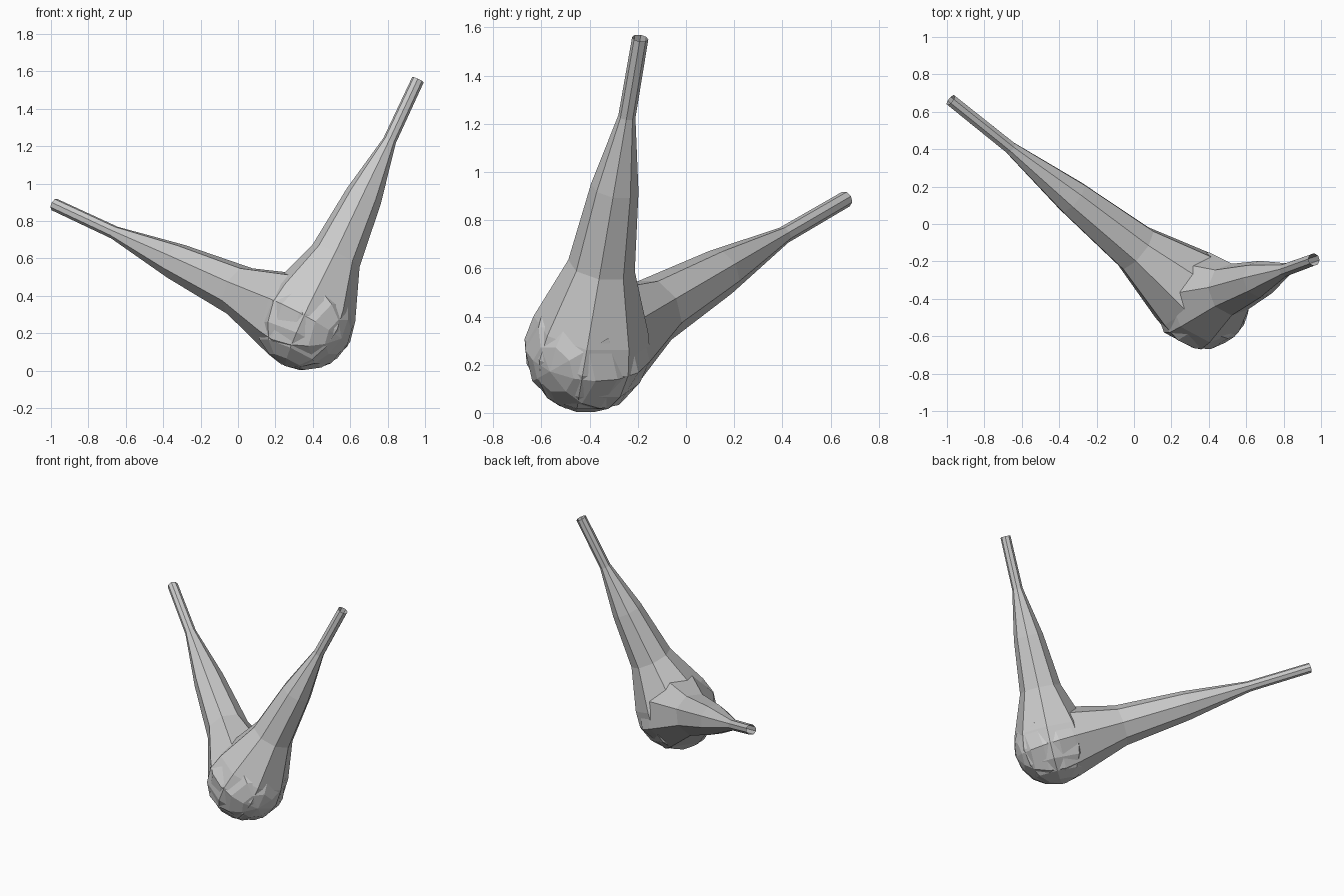
import bpy, bmesh, math
from mathutils import Vector

if "Cube" in bpy.data.objects:
    bpy.data.objects.remove(bpy.data.objects["Cube"])

CENTRE = Vector((0.36, -0.41, 0.262))
SIDES = 8

# shared rounded bottom: (distance along axis, radius)
BULB = [(0.11, 0.243), (0.0, 0.264), (-0.11, 0.238), (-0.19, 0.182), (-0.24, 0.105)]


def bulb_with_neck(name, tip, neck):
    """Lathe an open-ended neck that swells into a rounded bulb."""
    axis = tip - CENTRE
    length = axis.length
    rot = axis.to_track_quat('Z', 'Y')
    profile = [(length, 0.034)] + neck + BULB
    bm = bmesh.new()
    rings = []
    for d, r in profile:
        ring = []
        for i in range(SIDES):
            a = 2 * math.pi * (i + 0.5) / SIDES
            ring.append(bm.verts.new(CENTRE + rot @ Vector((r * math.cos(a), r * math.sin(a), d))))
        rings.append(ring)
    for hi, lo in zip(rings, rings[1:]):
        for i in range(SIDES):
            j = (i + 1) % SIDES
            bm.faces.new((lo[i], lo[j], hi[j], hi[i]))
    # pole of the bulb
    pole = bm.verts.new(CENTRE + rot @ Vector((0, 0, -0.264)))
    for i in range(SIDES):
        bm.faces.new((pole, rings[-1][(i + 1) % SIDES], rings[-1][i]))
    mesh = bpy.data.meshes.new(name)
    bm.to_mesh(mesh)
    bm.free()
    obj = bpy.data.objects.new(name, mesh)
    bpy.context.collection.objects.link(obj)
    return obj


# upright neck, leaning right
bulb_with_neck("upright_neck", Vector((0.962, -0.19, 1.555)),
               [(1.08, 0.036), (0.75, 0.100), (0.39, 0.140)])
# longer neck, leaning back left
bulb_with_neck("back_neck", Vector((-0.98, 0.663, 0.887)),
               [(1.39, 0.036), (0.94, 0.100), (0.477, 0.140)])
